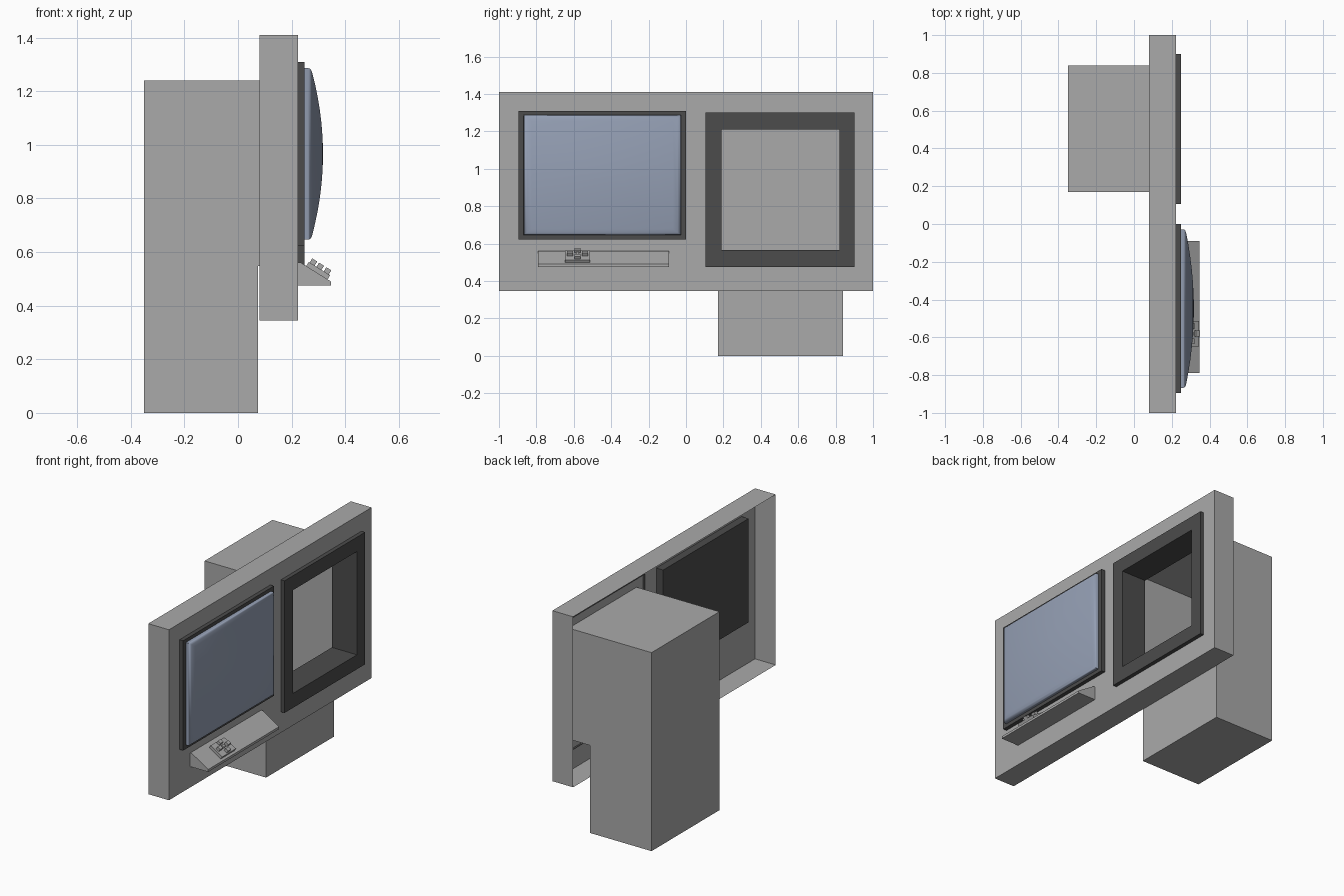
import bpy, bmesh, math
from mathutils import Matrix, Vector

if "Cube" in bpy.data.objects:
    bpy.data.objects.remove(bpy.data.objects["Cube"])


def material(name, rgb):
    m = bpy.data.materials.new(name)
    m.diffuse_color = (*rgb, 1)
    m.use_nodes = True
    m.node_tree.nodes["Principled BSDF"].inputs["Base Color"].default_value = m.diffuse_color
    return m


GREY = material("mid_grey", (0.40, 0.40, 0.40))
DARK = material("dark_grey", (0.072, 0.072, 0.072))
GLASS = material("blue_glass", (0.30, 0.35, 0.46))


def finish(name, bm, mat):
    mesh = bpy.data.meshes.new(name)
    bm.to_mesh(mesh)
    bm.free()
    mesh.materials.append(mat)
    ob = bpy.data.objects.new(name, mesh)
    bpy.context.collection.objects.link(ob)
    return ob


def rect(y0, y1, z0, z1, x):
    """Rectangular loop facing +x."""
    return [(x, y0, z0), (x, y1, z0), (x, y1, z1), (x, y0, z1)]


def loft(loops, cap_start=False, cap_end=False):
    bm = bmesh.new()
    rows = [[bm.verts.new(p) for p in loop] for loop in loops]
    for a, b in zip(rows, rows[1:]):
        for i in range(4):
            j = (i + 1) % 4
            bm.faces.new((a[i], a[j], b[j], b[i]))
    if cap_start:
        bm.faces.new(rows[0][::-1])
    if cap_end:
        bm.faces.new(rows[-1])
    return bm


def extrude_y(profile, y0, y1, open_edge=None):
    """Extrude an xz profile along y, optionally leaving one side open."""
    bm = bmesh.new()
    a = [bm.verts.new((x, y0, z)) for x, z in profile]
    b = [bm.verts.new((x, y1, z)) for x, z in profile]
    n = len(profile)
    bm.faces.new(a)
    bm.faces.new(b[::-1])
    for i in range(n):
        if i != open_edge:
            j = (i + 1) % n
            bm.faces.new((a[i], b[i], b[j], a[j]))
    return bm


# wall panel: shallow tray open at the back, with two window holes in its front
outer = (-1.0, 1.0, 0.345, 1.41)
panel = loft([rect(*outer, 0.08), rect(*outer, 0.223)])
ys = [-1, -0.87, -0.025, 0.19, 0.82, 1]
zs = [0.345, 0.565, 0.635, 1.21, 1.285, 1.41]
for i in range(5):
    for j in range(5):
        in_screen = i == 1 and j in (2, 3)
        in_window = i == 3 and j in (1, 2)
        if not (in_screen or in_window):
            cell = rect(ys[i], ys[i + 1], zs[j], zs[j + 1], 0.223)
            panel.faces.new([panel.verts.new(p) for p in cell])
bmesh.ops.remove_doubles(panel, verts=panel.verts, dist=1e-5)
finish("wall_panel", panel, GREY)

# cabinet behind the window, open at the top front
cabinet = [(-0.35, 0), (0.075, 0), (0.075, 0.547), (0.222, 0.547),
           (0.222, 1.24), (-0.35, 1.24)]
finish("rear_cabinet", extrude_y(cabinet, 0.17, 0.84, open_edge=3), GREY)

# window frame with a deep reveal leading into the cabinet
fo, fi = (0.105, 0.90, 0.475, 1.30), (0.19, 0.82, 0.565, 1.21)
finish("window_frame", loft([rect(*fo, 0.21), rect(*fo, 0.248),
                             rect(*fi, 0.248), rect(*fi, 0.075)]), DARK)

# display: bezel, rear housing and domed glass
bo, bi = (-0.895, 0.0, 0.622, 1.308), (-0.868, -0.027, 0.645, 1.287)
finish("display_bezel", loft([rect(*bo, 0.223), rect(*bo, 0.248),
                              rect(*bi, 0.248), rect(*bi, 0.236)]), DARK)
ho = (-0.869, -0.026, 0.636, 1.284)
finish("display_housing", loft([rect(*ho, 0.176), rect(*ho, 0.236)],
                               cap_start=True, cap_end=True), DARK)

cy, cz, hy, hz = -0.4475, 0.966, 0.4195, 0.32


def glass_loop(m, x):
    return rect(cy - hy * m, cy + hy * m, cz - hz * m, cz + hz * m, x)


loops = [glass_loop(1, 0.236), glass_loop(1, 0.262), glass_loop(0.99, 0.27)]
for m in (0.96, 0.9, 0.8, 0.65, 0.5, 0.35, 0.2, 0.08):
    loops.append(glass_loop(m, 0.272 + 0.045 * (1 - m * m)))
glass = finish("display_glass", loft(loops, cap_end=True), GLASS)
bpy.context.view_layer.objects.active = glass
glass.select_set(True)
bpy.ops.object.shade_smooth_by_angle(angle=math.radians(40))
glass.select_set(False)

# sloping control shelf
shelf = [(0.223, 0.475), (0.347, 0.475), (0.347, 0.49), (0.235, 0.56), (0.223, 0.56)]
finish("control_shelf", extrude_y(shelf, -0.79, -0.09), GREY)

# control pad and buttons lie on the slope (s = downhill distance, h = height)
tilt = Matrix.Translation((0.235, -0.58, 0.56)) @ \
    Matrix.Rotation(math.atan2(0.07, 0.112), 4, 'Y')


def slope_box(name, s, y, h, size):
    bm = bmesh.new()
    bmesh.ops.create_cube(bm, size=1)
    for v in bm.verts:
        v.co = tilt @ (Vector(a * b for a, b in zip(v.co, size)) + Vector((s, y, h)))
    finish(name, bm, GREY)


slope_box("control_pad", 0.07, 0, 0.008, (0.094, 0.135, 0.02))
for label, s, y in (("upper", 0.038, 0), ("lower", 0.10, 0),
                    ("left", 0.068, -0.04), ("right", 0.068, 0.04)):
    slope_box("button_" + label, s, y, 0.025, (0.022, 0.03, 0.022))
slope_box("button_centre", 0.068, 0, 0.022, (0.018, 0.018, 0.016))
